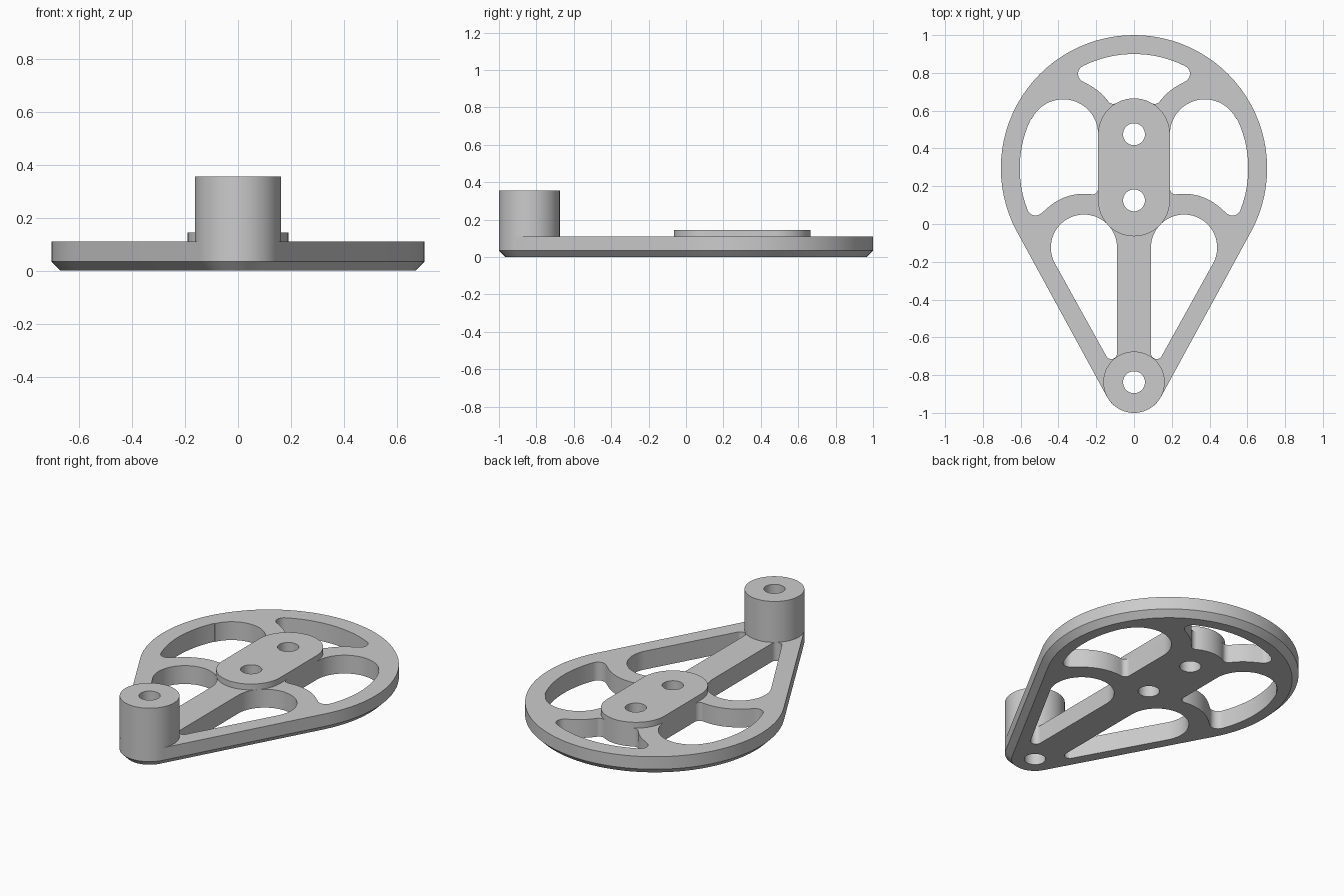
import bpy
import bmesh
import math

if "Cube" in bpy.data.objects:
    bpy.data.objects.remove(bpy.data.objects["Cube"], do_unlink=True)

grey = bpy.data.materials.new("light_grey")
grey.use_nodes = True
colour = (0.6, 0.6, 0.6, 1)
grey.diffuse_color = colour
grey.node_tree.nodes["Principled BSDF"].inputs["Base Color"].default_value = colour


def circle(x, y, r, count=48):
    turn = math.tau / count
    return [(x + r * math.cos(i * turn), y + r * math.sin(i * turn)) for i in range(count)]


def belt(circles):
    """Closed outline of arcs and tangent lines; a negative radius turns clockwise."""
    exits = []
    for i, (x, y, r) in enumerate(circles):
        nx, ny, nr = circles[(i + 1) % len(circles)]
        dx, dy = nx - x, ny - y
        k = max(-1, min(1, (r - nr) / math.hypot(dx, dy)))
        exits.append(math.atan2(dy, dx) - math.acos(k))
    points = []
    for i, (x, y, r) in enumerate(circles):
        start = exits[i - 1]
        sign = 1 if r > 0 else -1
        sweep = sign * ((sign * (exits[i] - start)) % math.tau)
        steps = max(6, round(abs(sweep) * 14))
        for j in range(steps + 1):
            a = start + sweep * j / steps
            points.append((x + r * math.cos(a), y + r * math.sin(a)))
    return points


def solid(name, sections, holes):
    """Stack outlines at given heights, with holes running straight through."""
    bm = bmesh.new()
    low, high = sections[0][1], sections[-1][1]
    caps = {low: [], high: []}
    stacks = [sections] + [[(h, low), (h, high)] for h in holes]
    for stack in stacks:
        rings = [[bm.verts.new((x, y, z)) for x, y in loop] for loop, z in stack]
        for a, b in zip(rings, rings[1:]):
            for i in range(len(a)):
                bm.faces.new((a[i - 1], a[i], b[i], b[i - 1]))
        for ring, z in ((rings[0], low), (rings[-1], high)):
            caps[z] += [bm.edges.get((ring[i - 1], ring[i])) for i in range(len(ring))]
    for edges in caps.values():
        bmesh.ops.triangle_fill(bm, edges=edges, use_beauty=True)
    bmesh.ops.remove_doubles(bm, verts=bm.verts, dist=0.0005)
    bmesh.ops.recalc_face_normals(bm, faces=bm.faces)
    mesh = bpy.data.meshes.new(name)
    bm.to_mesh(mesh)
    bm.free()
    mesh.materials.append(grey)
    ob = bpy.data.objects.new(name, mesh)
    bpy.context.collection.objects.link(ob)
    bpy.ops.object.select_all(action="DESELECT")
    ob.select_set(True)
    bpy.context.view_layer.objects.active = ob
    bpy.ops.object.shade_smooth_by_angle(angle=math.radians(30))
    return ob


def mirrored(loop):
    return [(-x, y) for x, y in reversed(loop)]


# Shared centres
rim_y, post_y = 0.295, -0.8375
hub_back, hub_front = 0.475, 0.125
bolt = 0.058

# Window openings in the plate
side_window = belt([
    (0, rim_y, 0.605), (0.375, hub_back, 0.185), (0.22, 0.187, 0.03),
    (0.265, -0.125, -0.285), (0.521, 0.09, 0.045)])
lower_window = belt([(0.265, -0.125, 0.175), (0.12, -0.685, 0.03)])
back_window = belt([
    (0, hub_back, -0.19), (0.11, 0.671, 0.035), (0.375, hub_back, -0.295),
    (0.251, 0.795, 0.045), (0, rim_y, 0.605), (-0.251, 0.795, 0.045),
    (-0.375, hub_back, -0.295), (-0.11, 0.671, 0.035)])
hub_holes = [circle(0, hub_back, bolt), circle(0, hub_front, bolt)]
post_hole = circle(0, post_y, bolt)


# Teardrop plate with a chamfered lower edge
def teardrop(inset):
    return belt([(0, rim_y, 0.705 - inset), (0, post_y, 0.1625 - inset)])


solid("plate",
      [(teardrop(0.035), 0), (teardrop(0), 0.035), (teardrop(0), 0.11)],
      [side_window, mirrored(side_window), lower_window, mirrored(lower_window),
       back_window, post_hole] + hub_holes)

# Raised pad on the hub
pad = belt([(0, hub_back, 0.19), (0, hub_front, 0.19)])
solid("hub_pad", [(pad, 0.11), (pad, 0.145)], hub_holes)

# Tall round post at the narrow end
post = circle(0, post_y, 0.1625, 64)
solid("post", [(post, 0.11), (post, 0.355)], [post_hole])
